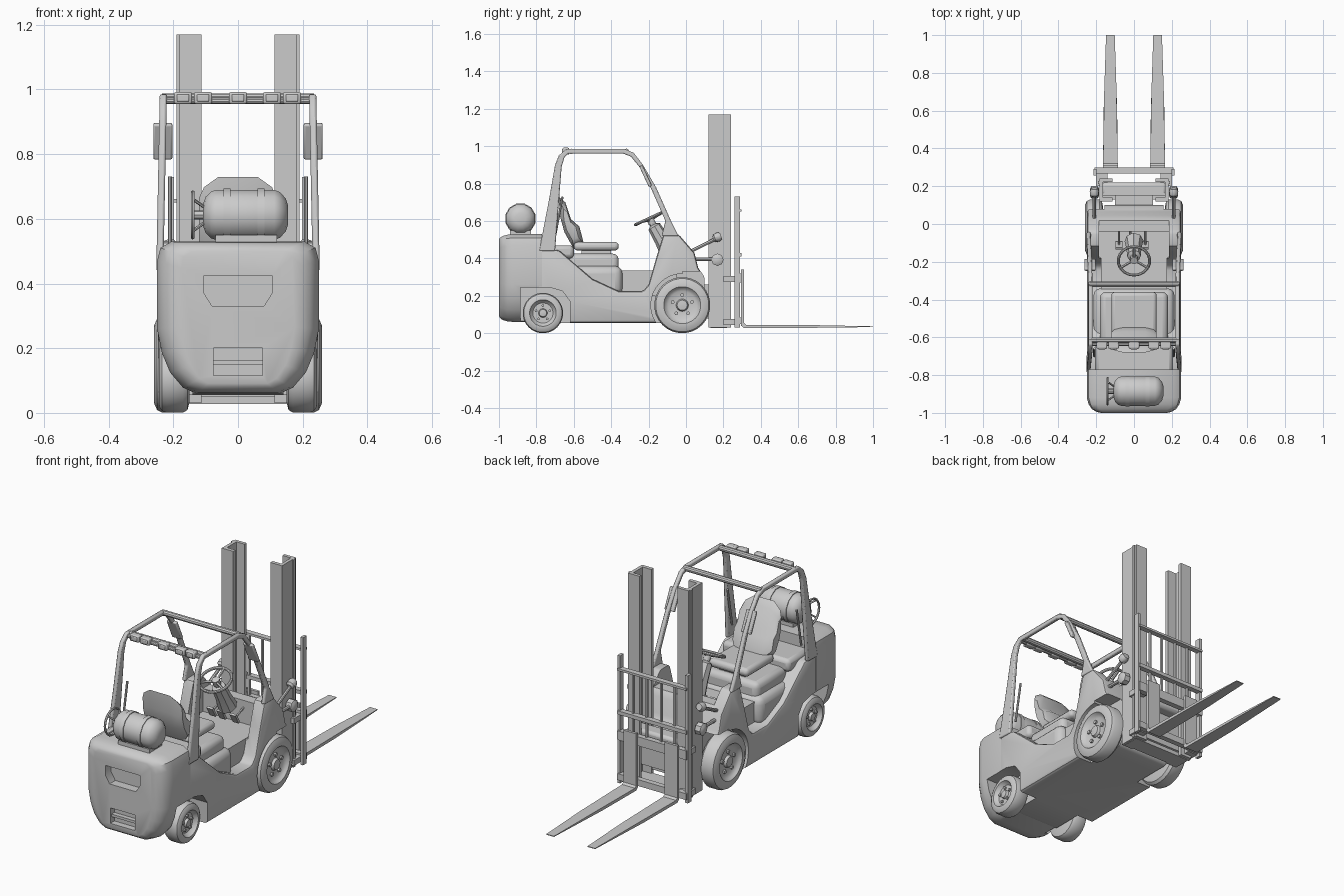
import bpy, bmesh, math
from math import sin, cos, pi, radians
from mathutils import Vector, Matrix

if "Cube" in bpy.data.objects:
    bpy.data.objects.remove(bpy.data.objects["Cube"])


def loft(name, rings, bevel=0, mirror=False, seg=2):
    bm = bmesh.new()
    vs = [[bm.verts.new(p) for p in r] for r in rings]
    n = len(vs[0])
    for a, b in zip(vs, vs[1:]):
        for i in range(n):
            bm.faces.new((a[i], a[(i + 1) % n], b[(i + 1) % n], b[i]))
    bm.faces.new(vs[0][::-1])
    bm.faces.new(vs[-1])
    bmesh.ops.recalc_face_normals(bm, faces=bm.faces)
    me = bpy.data.meshes.new(name)
    bm.to_mesh(me)
    bm.free()
    ob = bpy.data.objects.new(name, me)
    bpy.context.collection.objects.link(ob)
    if bevel:
        m = ob.modifiers.new("bevel", 'BEVEL')
        m.width, m.segments, m.limit_method, m.angle_limit = bevel, seg, 'ANGLE', radians(32)
    if mirror:
        ob.modifiers.new("mirror", 'MIRROR')
    return ob


def prism(name, yz, x0, x1, **k):
    return loft(name, [[(x, y, z) for y, z in yz] for x in (x0, x1)], **k)


def box(name, x, y, z, rot=0, **k):
    c = Vector((sum(x) / 2, sum(y) / 2, sum(z) / 2))
    R = Matrix.Rotation(radians(rot), 3, 'X')
    ring = lambda zz: [c + R @ (Vector((x[i], y[j], zz)) - c) for i, j in ((0, 0), (1, 0), (1, 1), (0, 1))]
    return loft(name, [ring(z[0]), ring(z[1])], **k)


def lathe(name, a, d, prof, n=24, **k):
    """Turn (distance, radius) pairs about the line from a along d."""
    a, d = Vector(a), Vector(d).normalized()
    u = d.orthogonal().normalized()
    v = d.cross(u)
    return loft(name, [[a + d * t + (u * cos(2 * pi * i / n) + v * sin(2 * pi * i / n)) * r
                        for i in range(n)] for t, r in prof], **k)


def rod(name, a, b, r, n=10, **k):
    d = Vector(b) - Vector(a)
    return lathe(name, a, d, [(0, r), (d.length, r)], n, **k)


def cut(ob, cutters):
    for c in cutters:
        m = ob.modifiers.new("cut", 'BOOLEAN')
        m.object, m.operation, m.solver = c, 'DIFFERENCE', 'EXACT'
        c.hide_render = True
    dg = bpy.context.evaluated_depsgraph_get()
    me = bpy.data.meshes.new_from_object(ob.evaluated_get(dg))
    ob.modifiers.clear()
    ob.data = me


# wheel well, cockpit and handle recess cutters
rear_well = prism("cut_rear_well", [(-.885, -.1), (-.62, -.1), (-.62, .17), (-.66, .225), (-.73, .245), (-.885, .245)],
                  .14, .4, mirror=True)
front_well = lathe("cut_front_well", (.155, -.02, .15), (1, 0, 0), [(0, .168), (.3, .168)], 32, mirror=True)
front_gap = box("cut_front_gap", (.155, .4), (-.02, .3), (-.1, .33), mirror=True)
cockpit = box("cut_cockpit", (-.185, .185), (-.3, -.04), (.334, .9))
dash_gap = box("cut_dash_gap", (-.185, .185), (-.2, .3), (.46, .9))
handle = loft("cut_handle", [[(-.105, y, .425), (-.105, y, .37), (-.08, y, .33), (.08, y, .33), (.105, y, .37),
                              (.105, y, .425)] for y in (-1.2, -.95)])
slot = box("cut_slot", (-.075, .075), (-1.2, -.965), (.115, .2))

# chassis with fenders
body = prism("body", [(-.8, .055), (.07, .055), (.1, .1), (.1, .3), (.065, .35), (.045, .43), (-.04, .53), (-.12, .53),
                      (-.16, .4), (-.2, .26), (-.23, .225), (-.36, .225), (-.5, .29), (-.68, .445), (-.8, .45)],
             -.248, .248, bevel=.015)
cut(body, [rear_well, front_well, front_gap, cockpit, dash_gap])

# counterweight
half = [(.13, .06), (.17, .078), (.21, .125), (.235, .185), (.25, .26), (.25, .47), (.24, .51), (.205, .53)]
outline = half + [(-x, z) for x, z in reversed(half)]
weight = loft("counterweight", [[(x * s, y, .3 + (z - .3) * t) for x, z in outline] for y, s, t in
              ((-.77, 1, 1), (-.92, 1, 1), (-.955, .96, .985), (-.98, .89, .955), (-.995, .79, .91), (-1, .7, .87))])
cut(weight, [rear_well, handle, slot])
box("slot_bar", (-.075, .075), (-.99, -.96), (.148, .162))
for c in (rear_well, front_well, front_gap, cockpit, dash_gap, handle, slot):
    bpy.data.objects.remove(c)

# engine hood, floor and seat
box("hood", (-.215, .215), (-.64, -.34), (.2, .36), bevel=.04, seg=3)
box("hood_top", (-.18, .18), (-.63, -.36), (.3, .425), bevel=.03, seg=3)
box("rear_deck", (-.205, .205), (-.79, -.6), (.4, .47), bevel=.02)
box("floor", (-.175, .175), (-.4, -.05), (.2, .336))
box("seat_base", (-.08, .08), (-.56, -.4), (.41, .45))
box("seat_cushion", (-.12, .12), (-.6, -.36), (.442, .488), bevel=.02, seg=3)
back = [(-.68, .73), (-.645, .7), (-.615, .61), (-.57, .57), (-.545, .475), (-.6, .45), (-.65, .54), (-.675, .63)]
loft("seat_back", [[(x, -.62 + (y + .62) * s, .57 + (z - .57) * s) for y, z in back]
                   for x, s in ((-.12, .6), (-.105, .8), (-.06, 1), (.06, 1), (.105, .8), (.12, .6))])

# overhead guard
guard = [(-.785, .44), (-.735, .7), (-.70, .9), (-.68, .95), (-.64, .985), (-.33, .985), (-.28, .965), (-.23, .9),
         (-.16, .78), (-.08, .6), (-.04, .52), (-.13, .52), (-.11, .6), (-.185, .77), (-.25, .89), (-.295, .945),
         (-.335, .96), (-.63, .96), (-.65, .94), (-.665, .89), (-.68, .7), (-.7, .44)]
loft("guard_side", [[(x + (.98 - z) * .02, y, z) for y, z in guard] for x in (.22, .242)], bevel=.006, mirror=True)
for y in (-.32, -.615):
    rod("guard_crossbar", (-.235, y, .972), (.235, y, .972), .015)
rod("lamp_bar", (-.23, -.635, .965), (.23, -.635, .965), .01)
for x in (-.17, -.108, 0, .105, .167):
    box("roof_lamp", (x - .028, x + .028), (-.66, -.625), (.955, .992), bevel=.006)
    box("roof_lamp_lens", (x - .019, x + .019), (-.664, -.65), (.962, .985), bevel=.004)
box("mirror", (.203, .262), (-.225, -.207), (.78, .9), rot=25, bevel=.005, mirror=True)
rod("grab_handle", (.21, -.7, .52), (.21, -.66, .73), .006, mirror=True)

# steering and pedals
tilt = radians(25)
bpy.ops.mesh.primitive_torus_add(location=(0, -.195, .615), rotation=(tilt, 0, 0), major_radius=.083, minor_radius=.008,
                                 major_segments=28, minor_segments=8)
bpy.context.object.name = "steering_wheel"
hub = Vector((0, -.19, .605))
for a in (90, 210, 330):
    p = Vector((cos(radians(a)), sin(radians(a)) * cos(tilt), sin(radians(a)) * sin(tilt))) * .083
    rod("steering_spoke", hub, Vector((0, -.195, .615)) + p, .007, 6)
rod("steering_hub", hub - Vector((0, -.01, .02)), hub + Vector((0, -.005, .012)), .02, 12)
lathe("steering_column", hub, (0, .11, -.19), [(0, .015), (.03, .018), (.04, .036), (.12, .04), (.2, .05)], 8)
for x in (-.08, -.02, .06):
    box("pedal", (x - .018, x + .018), (-.12, -.108), (.36, .42), rot=30)
    rod("pedal_arm", (x, -.11, .39), (x, -.035, .42), .006, 6)

# gas tank with valve collar and straps
lathe("gas_tank", (-.108, -.885, .612), (1, 0, 0),
      [(0, .035), (.008, .058), (.025, .075), (.04, .08), (.22, .08), (.238, .073), (.256, .052), (.263, .03)], 12)
for x in (-.045, .06):
    rod("tank_strap", (x, -.885, .612), (x + .022, -.885, .612), .084, 12)
box("tank_cradle", (-.07, .12), (-.94, -.83), (.515, .55))
bpy.ops.mesh.primitive_torus_add(location=(-.14, -.885, .612), rotation=(0, pi / 2, 0), major_radius=.07,
                                 minor_radius=.006, major_segments=16, minor_segments=6)
bpy.context.object.name = "tank_collar"
for a in (45, 135, 225, 315):
    c, s = cos(radians(a)), sin(radians(a))
    rod("collar_arm", (-.1, -.885 + .03 * c, .612 + .03 * s), (-.14, -.885 + .07 * c, .612 + .07 * s), .005, 6)
rod("tank_valve", (-.135, -.885, .612), (-.1, -.885, .612), .014, 8)

# wheels with dished rims, hubs and bolts
for tag, y, r, x0, w in (("front", -.02, .15, .163, .097), ("rear", -.765, .108, .15, .095)):
    lathe(tag + "_wheel", (x0, y, r), (1, 0, 0),
          [(0, r * .7), (.006, r * .92), (.02, r), (w - .025, r), (w - .01, r * .95), (w, r * .8), (w, r * .66),
           (w - .012, r * .6), (w - .022, r * .5), (w - .022, r * .22), (w - .008, r * .18), (w - .006, r * .05)],
          28, mirror=True)
    for i in range(5):
        a = 2 * pi * i / 5 + pi / 2
        q = (y + r * .36 * cos(a), r + r * .36 * sin(a))
        rod(tag + "_wheel_bolt", (x0 + w - .025, *q), (x0 + w - .012, *q), r * .07, 6, mirror=True)
    rod(tag + "_axle", (-.18, y, r), (.18, y, r), .03, 12)

# mast channels and ties
channel = [(.183, .12), (.183, .24), (.115, .24), (.115, .222), (.165, .222), (.165, .14), (.113, .14), (.113, .12)]
loft("mast_rail", [[(x, y, z) for x, y in channel] for z in (.03, 1.17)], mirror=True)
box("mast_rib", (.18, .19), (.212, .228), (.03, 1.17), mirror=True)
box("mast_plate", (-.17, .17), (.15, .165), (.1, .32))
box("mast_tie", (-.17, .17), (.15, .22), (.28, .32), bevel=.015)
box("mast_foot", (-.17, .17), (.13, .22), (.028, .05))
box("mast_mount", (-.1, .1), (.08, .15), (.08, .26))

# carriage and load backrest
box("carriage_post", (.198, .214), (.258, .29), (.03, .73), mirror=True)
for n, z0, z1 in (("backrest_top", .65, .662), ("backrest_rail", .41, .43), ("carriage_top", .27, .32),
                  ("carriage_bottom", .05, .085)):
    box(n, (-.21, .21), (.268, .298), (z0, z1))
for x in (.045, .125):
    box("backrest_slat", (x - .005, x + .005), (.27, .282), (.3, .66), mirror=True)
for z in (.06, .29):
    box("carriage_arm", (.14, .2), (.2, .27), (z - .015, z + .015), mirror=True)

# forks: shank and tapered blade
fork = [(.295, .34), (.31, .34), (.31, .055), (.32, .045), (.7, .043), (1, .037), (1, .033), (.6, .028), (.31, .028),
        (.295, .04)]
wid = lambda y: .039 if y < .5 else .039 - (y - .5) * .032
loft("fork", [[(.125 + s * wid(y), y, z) for y, z in fork] for s in (-1, 1)], mirror=True)

# head lamps and tilt cylinders on the cowl
rod("lamp_arm", (.21, .03, .44), (.21, .17, .51), .009, 8, mirror=True)
lathe("head_lamp", (.21, .145, .505), (0, 1, .35), [(0, .012), (.01, .023), (.03, .025), (.045, .018)], 10, mirror=True)
rod("signal_arm", (.21, .03, .395), (.21, .16, .395), .01, 8, mirror=True)
lathe("signal_lamp", (.185, .168, .393), (1, 0, 0), [(0, .02), (.008, .033), (.04, .033), (.048, .02)], 8, mirror=True)

# smooth shading with sharp edges kept
for o in bpy.data.objects:
    o.select_set(o.type == 'MESH')
bpy.context.view_layer.objects.active = bpy.data.objects["body"]
bpy.ops.object.shade_smooth_by_angle(angle=radians(35))
